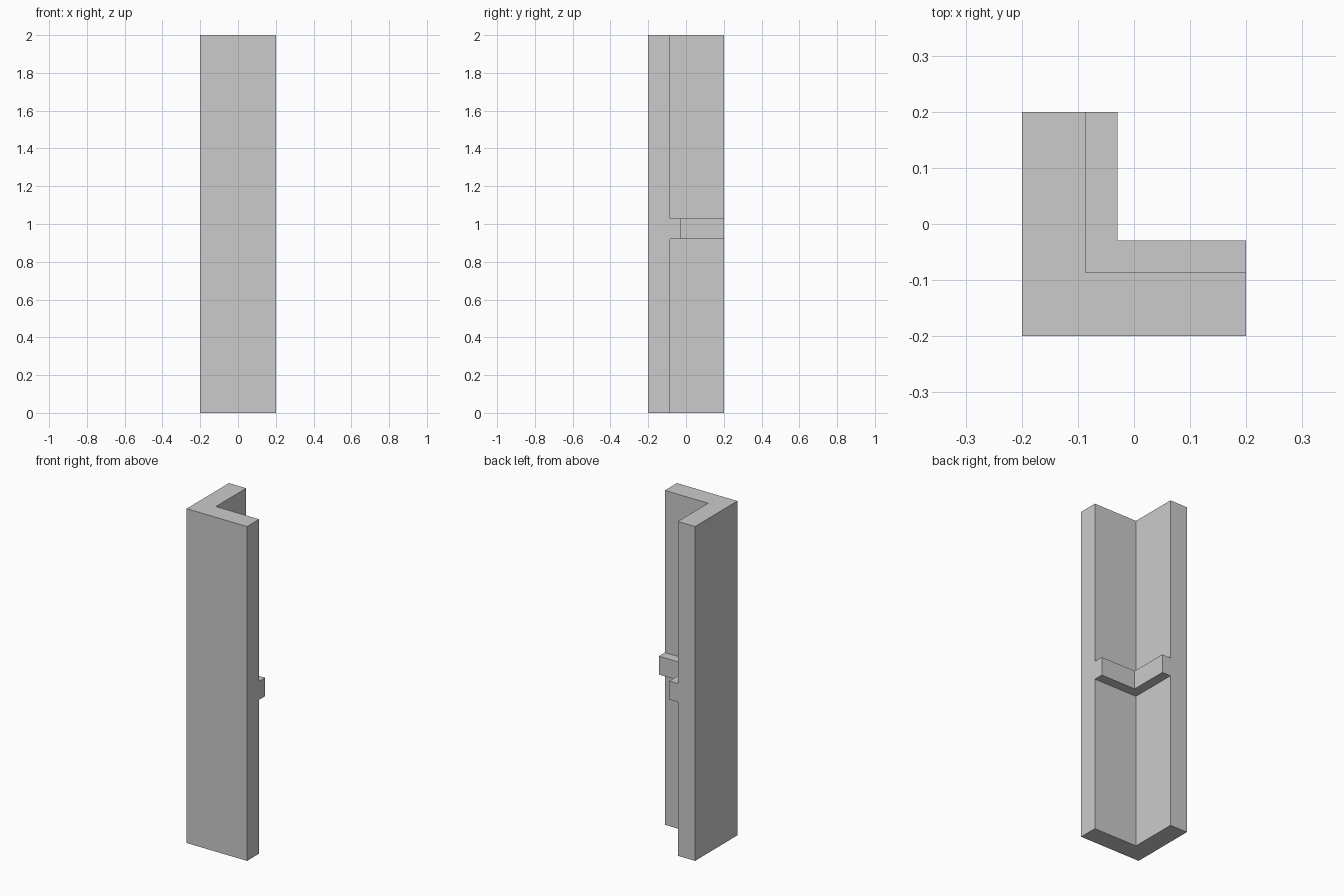
import bpy, bmesh

if "Cube" in bpy.data.objects:
    bpy.data.objects.remove(bpy.data.objects["Cube"])

HALF, HEIGHT = 0.2, 2.0
WALL, RIB = 0.114, 0.171      # thickness of the walls and of the raised band
RIB_LOW, RIB_HIGH = 0.92, 1.03

# Wall cross-section: (depth from outer face, height)
profile = [(0, 0), (WALL, 0), (WALL, RIB_LOW), (RIB, RIB_LOW),
           (RIB, RIB_HIGH), (WALL, RIB_HIGH), (WALL, HEIGHT), (0, HEIGHT)]

# Stations along the L: back end, mitred corner, right end
stations = [lambda d: (-HALF + d, HALF),
            lambda d: (-HALF + d, -HALF + d),
            lambda d: (HALF, -HALF + d)]

# Corner post with inner band, swept around the L
bm = bmesh.new()
rings = [[bm.verts.new((*place(d), z)) for d, z in profile] for place in stations]
n = len(profile)
for a, b in zip(rings, rings[1:]):
    for i in range(n):
        j = (i + 1) % n
        bm.faces.new((a[i], a[j], b[j], b[i]))

# Flat end caps
bm.faces.new(rings[0])
bm.faces.new(rings[-1])
bmesh.ops.recalc_face_normals(bm, faces=bm.faces[:])

mesh = bpy.data.meshes.new("corner_post")
bm.to_mesh(mesh)
bm.free()
bpy.context.collection.objects.link(bpy.data.objects.new("corner_post", mesh))
